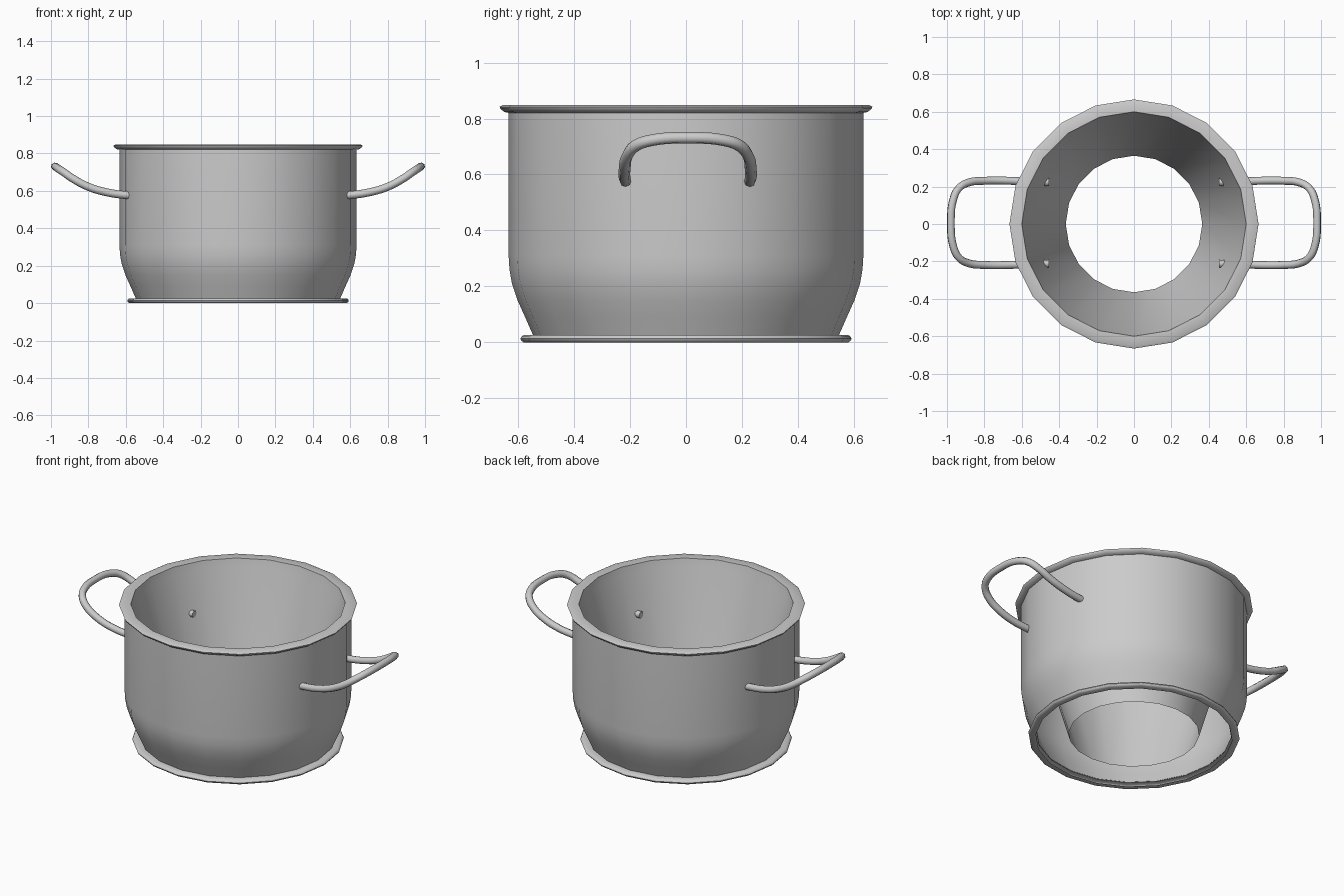
import bpy, bmesh
from math import sin, cos, tau

if "Cube" in bpy.data.objects:
    bpy.data.objects.remove(bpy.data.objects["Cube"])

SIDES = 20


def lathe(name, profile):
    """Revolve an open (radius, z) profile around z."""
    bm = bmesh.new()
    rings = [[bm.verts.new((r * cos(tau * i / SIDES), r * sin(tau * i / SIDES), z))
              for i in range(SIDES)] for r, z in profile]
    for a, b in zip(rings, rings[1:]):
        for i in range(SIDES):
            j = (i + 1) % SIDES
            bm.faces.new((a[i], a[j], b[j], b[i]))
    me = bpy.data.meshes.new(name)
    bm.to_mesh(me)
    bm.free()
    ob = bpy.data.objects.new(name, me)
    bpy.context.collection.objects.link(ob)
    bpy.context.view_layer.objects.active = ob
    ob.select_set(True)
    bpy.ops.object.shade_smooth_by_angle(angle=0.6)
    ob.select_set(False)
    return ob


def tube(name, points, radius):
    """Round bar along a smooth path."""
    cu = bpy.data.curves.new(name, 'CURVE')
    cu.dimensions = '3D'
    cu.bevel_depth = radius
    cu.bevel_resolution = 2
    cu.resolution_u = 5
    cu.use_fill_caps = True
    sp = cu.splines.new('BEZIER')
    sp.bezier_points.add(len(points) - 1)
    for bp, co in zip(sp.bezier_points, points):
        bp.co = co
        bp.handle_left_type = bp.handle_right_type = 'AUTO'
    ob = bpy.data.objects.new(name, cu)
    bpy.context.collection.objects.link(ob)
    return ob


# outer wall, curving in towards the foot
lathe("outer_wall", [(0.545, 0.022), (0.575, 0.09), (0.602, 0.15), (0.622, 0.21),
                     (0.631, 0.26), (0.634, 0.31), (0.634, 0.82)])

# flared lip
lathe("rim", [(0.634, 0.82), (0.648, 0.823), (0.663, 0.834), (0.666, 0.842),
              (0.655, 0.848), (0.60, 0.847)])

# tapering inner wall, open at the bottom
lathe("inner_wall", [(0.60, 0.847), (0.59, 0.80), (0.365, 0.022)])

# thin foot ring under the pot
lathe("foot_ring", [(0.55, 0.0), (0.58, 0.0), (0.589, 0.006), (0.592, 0.013),
                    (0.588, 0.021), (0.58, 0.026), (0.545, 0.026)])

# side handles: half path mirrored across y, then one per side
half = [(0.455, 0.218, 0.572), (0.59, 0.222, 0.577), (0.70, 0.226, 0.592),
        (0.80, 0.225, 0.622), (0.88, 0.217, 0.664), (0.935, 0.187, 0.702),
        (0.965, 0.13, 0.722)]
path = half + [(0.979, 0, 0.731)] + [(x, -y, z) for x, y, z in reversed(half)]
for side, s in (("right", 1), ("left", -1)):
    tube(side + "_handle", [(s * x, y + 0.006, z) for x, y, z in path], 0.021)
